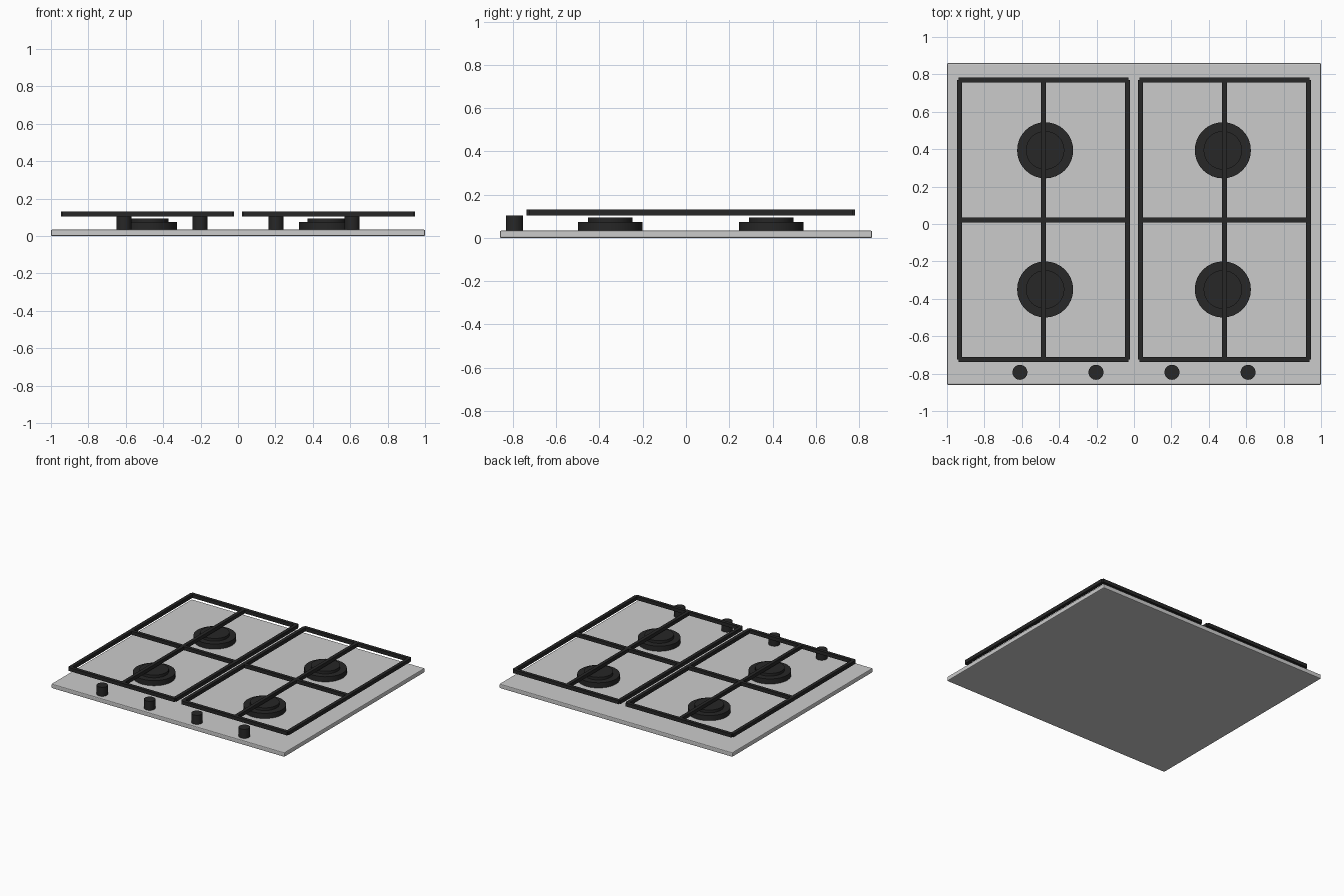
import bpy
import math

if "Cube" in bpy.data.objects:
    bpy.data.objects.remove(bpy.data.objects["Cube"])

black = bpy.data.materials.new("black_enamel")
black.diffuse_color = (0.02, 0.02, 0.02, 1)
black.use_nodes = True
black.node_tree.nodes["Principled BSDF"].inputs["Base Color"].default_value = black.diffuse_color
TOP = 0.034  # height of the plate surface


def box(name, size, loc, mat=None):
    bpy.ops.mesh.primitive_cube_add(size=1, location=loc)
    o = bpy.context.object
    o.name = name
    o.scale = size
    bpy.ops.object.transform_apply(location=False, rotation=False, scale=True)
    if mat:
        o.data.materials.append(mat)
    return o


def disc(name, r, x, y, z0, z1):
    bpy.ops.mesh.primitive_cylinder_add(vertices=32, radius=r, depth=z1 - z0,
                                        location=(x, y, (z0 + z1) / 2))
    o = bpy.context.object
    o.name = name
    o.data.materials.append(black)
    bpy.ops.object.shade_smooth_by_angle(angle=math.radians(30))
    return o


# Base plate with softened edges
plate = box("base_plate", (2.0, 1.72, TOP), (0, 0, TOP / 2))
bevel = plate.modifiers.new("soft_edge", 'BEVEL')
bevel.width = 0.006
bevel.segments = 2

# Pan supports: a frame with a central cross on each side
BAR, HEIGHT, Z = 0.026, 0.027, 0.118
YC, LENGTH = 0.022, 1.494
for side, sx in (("left", -1), ("right", 1)):
    for i, x in enumerate((0.035, 0.484, 0.933)):
        box(f"{side}_grate_long_bar_{i + 1}", (BAR, LENGTH, HEIGHT),
            (sx * x, YC, Z), black)
    for i in (-1, 0, 1):
        box(f"{side}_grate_cross_bar_{i + 2}", (0.908, BAR, HEIGHT),
            (sx * 0.484, YC + i * LENGTH / 2, Z), black)

    # Burners: wide base and smaller cap
    for row, y in (("front", -0.35), ("back", 0.394)):
        disc(f"{side}_{row}_burner_base", 0.15, sx * 0.475, y, TOP, 0.074)
        disc(f"{side}_{row}_burner_cap", 0.103, sx * 0.475, y, 0.074, 0.095)

    # Control knobs
    for place, x in (("inner", 0.203), ("outer", 0.61)):
        disc(f"{side}_{place}_knob", 0.04, sx * x, -0.793, TOP, 0.104)
